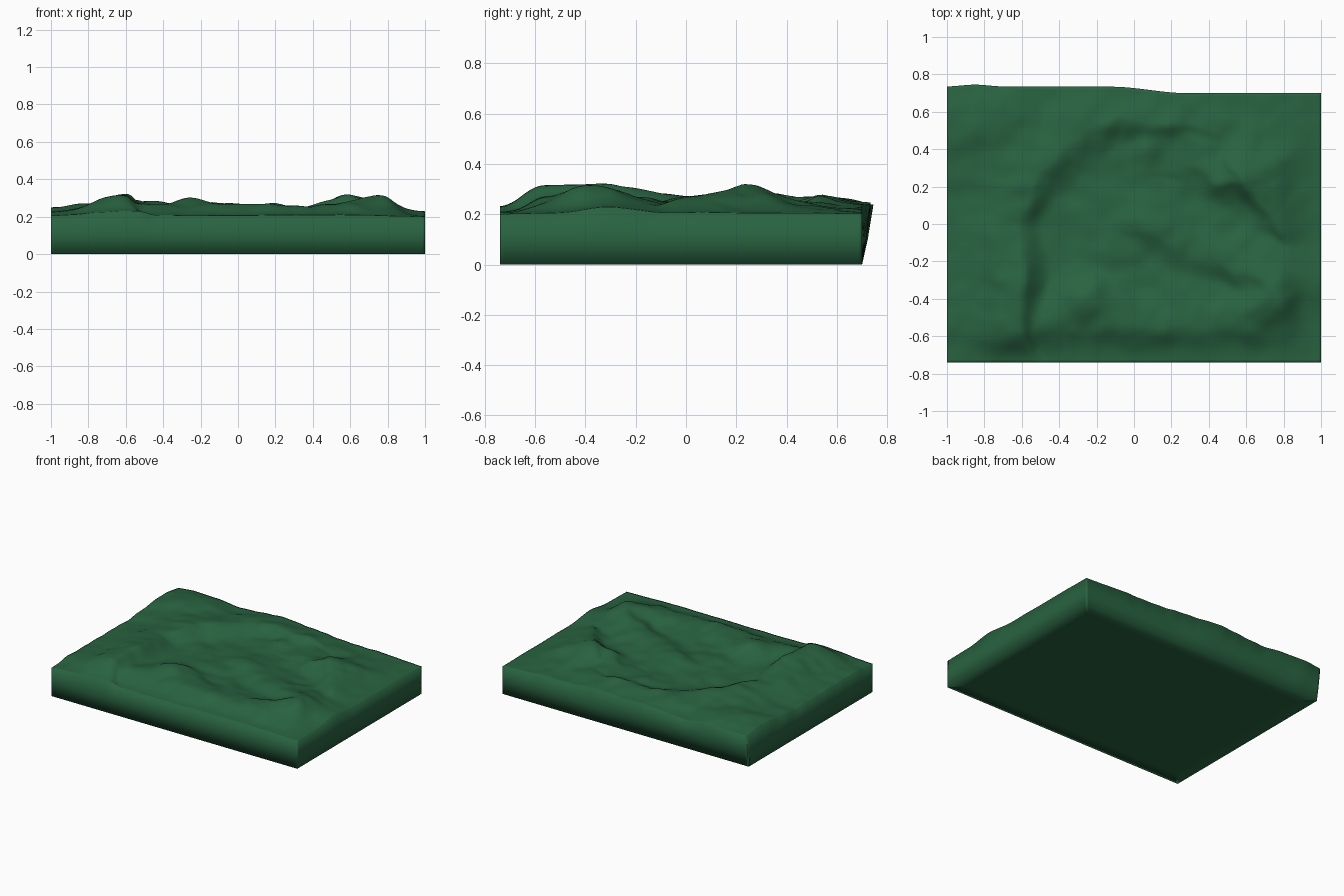
import bpy
import bmesh
import math
from mathutils import Vector, noise

cube = bpy.data.objects.get("Cube")
if cube:
    bpy.data.objects.remove(cube, do_unlink=True)

HALF_X, FRONT, BACK, RIM = 1.0, -0.74, 0.70, 0.2

# Ridge lines: points are x, y, rise above the valley; widths are (steep side, gentle side)
west_ridge = [(-.62, -.60, .09), (-.60, -.30, .10), (-.64, .0, .05), (-.56, .20, .07),
              (-.35, .42, .05), (-.10, .56, .05), (.22, .54, .04)]
east_ridge = [(.32, .30, .02), (.45, .25, .05), (.60, .23, .10), (.74, .06, .05)]
south_ridge = [(.10, -.02, .04), (.30, -.13, .03), (.48, -.20, .04), (.66, -.28, .06)]
front_ridge = [(-.45, -.52, .04), (-.20, -.48, .04), (.18, -.52, .05), (.38, -.54, .03),
               (.60, -.50, .06), (.76, -.40, .10), (.92, -.25, .05)]
RIDGES = [(west_ridge, .10, .24, (.0, .05)), (east_ridge, .08, .2, (.4, -.1)),
          (south_ridge, .08, .16, (.2, -.6)), (front_ridge, .15, .14, (.2, .0))]

# Lone hills: x, y, rise, radius
HILLS = [(-.26, -.40, .08, .14), (-.90, .56, .06, .24),
         (.08, .40, .03, .08), (-.66, .60, .04, .13), (-.1, -.1, .02, .15),
         (.85, .35, .02, .15), (-.14, .48, .04, .07), (.16, .52, .03, .08)]


def smooth(t):
    t = max(0.0, min(1.0, t))
    return t * t * (3 - 2 * t)


def ridge_height(p, ridge):
    points, steep, gentle, valley = ridge
    valley = Vector(valley)
    best = 0.0
    for a, b in zip(points, points[1:]):
        start, end = Vector(a[:2]), Vector(b[:2])
        span = end - start
        t = max(0.0, min(1.0, (p - start).dot(span) / span.length_squared))
        near = start + span * t
        side = smooth(((p - near).dot((near - valley).normalized()) + .04) / .08)
        width = steep + (gentle - steep) * side
        rise = a[2] + (b[2] - a[2]) * t
        best = max(best, rise * math.exp(-((p - near).length / width) ** 2))
    return best


def terrain_height(x, y):
    # A slight warp keeps the crests irregular
    warp = noise.noise_vector(Vector((x * 4, y * 4, 2)))
    warp += noise.noise_vector(Vector((x * 10, y * 10, 7))) * .5
    p = Vector((x + warp.x * .035, y + warp.y * .035))
    rise = sum(ridge_height(p, r) ** 2 for r in RIDGES)
    rise += sum((h * math.exp(-((p - Vector((hx, hy))).length / r) ** 2)) ** 2
                for hx, hy, h, r in HILLS)
    rise = math.sqrt(rise) + .02
    rise += .010 * noise.noise(Vector((x * 5, y * 5, 0)))
    rise += .008 * noise.noise(Vector((x * 10, y * 10, 5)))
    # Fade to the rim, least on the left-hand and back edges of the slab
    fade = .2 + .8 * smooth((HALF_X - x) / .25)
    fade *= .35 + .65 * smooth((y - FRONT) / .18)
    fade *= .75 + .25 * smooth((BACK - y) / .2)
    fade *= .75 + .25 * smooth((x + HALF_X) / .3)
    bump = .02 * math.exp(-((y + .32) / .12) ** 2) * smooth((x - .8) / .2)
    return RIM + rise * fade + bump


def overhang(x):
    return .034 * smooth((.28 - x) / .4) + .011 * math.exp(-((x + .85) / .1) ** 2)


# Terrain surface, with the back edge bulging outwards
bm = bmesh.new()
bmesh.ops.create_grid(bm, x_segments=130, y_segments=96, size=1)
for v in bm.verts:
    x = v.co.x * HALF_X
    y = FRONT + (v.co.y + 1) / 2 * (BACK - FRONT)
    lean = overhang(x) * smooth((y - .2) / (BACK - .2))
    v.co = (x, y + lean, terrain_height(x, y))


def extrude_rim(edges, move):
    result = bmesh.ops.extrude_edge_only(bm, edges=edges)["geom"]
    for v in result:
        if isinstance(v, bmesh.types.BMVert):
            move(v)
    return [e for e in result if isinstance(e, bmesh.types.BMEdge) and e.is_boundary]


def drop(level):
    def move(v):
        if v.co.y > BACK - .001:
            v.co.y = BACK + overhang(v.co.x) * level / RIM
        v.co.z = level
    return move


def shrink(v):
    v.co.x *= .9
    v.co.y *= .87


# Side walls and underside
rim = [e for e in bm.edges if e.is_boundary]
rim = extrude_rim(rim, drop(.1))
rim = extrude_rim(rim, drop(0))
rim = extrude_rim(rim, shrink)
bmesh.ops.contextual_create(bm, geom=rim)
bmesh.ops.recalc_face_normals(bm, faces=bm.faces)
for f in bm.faces:
    f.smooth = True

mesh = bpy.data.meshes.new("terrain_slab")
bm.to_mesh(mesh)
bm.free()
slab = bpy.data.objects.new("terrain_slab", mesh)
bpy.context.collection.objects.link(slab)

# Single forest green colour
green = bpy.data.materials.new("forest_green")
green.use_nodes = True
colour = (.022, .125, .052, 1)
green.diffuse_color = colour
green.node_tree.nodes["Principled BSDF"].inputs["Base Color"].default_value = colour
mesh.materials.append(green)
